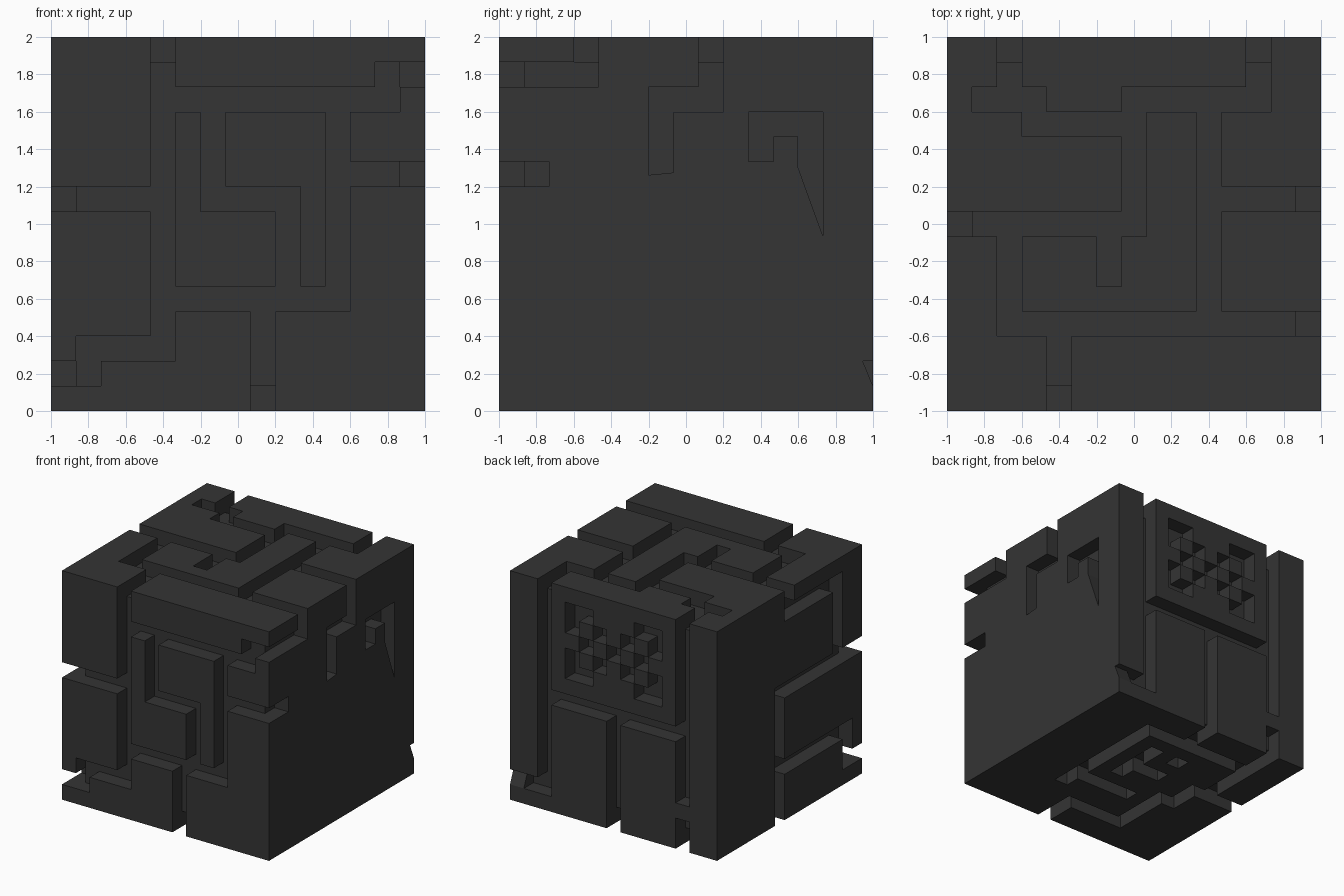
import bpy, bmesh

if "Cube" in bpy.data.objects:
    bpy.data.objects.remove(bpy.data.objects["Cube"])

N = 15            # cells per side
S = 2.0 / N       # cell size

mat = bpy.data.materials.new("dark_stone")
mat.diffuse_color = (0.035, 0.035, 0.035, 1)
mat.use_nodes = True
mat.node_tree.nodes["Principled BSDF"].inputs["Base Color"].default_value = mat.diffuse_color

solid = {(x, y, z) for x in range(N) for y in range(N) for z in range(N)}


def carve(place, grooves):
    """Remove one-cell-deep rectangles (u0, u1, v0, v1) from one face."""
    for u0, u1, v0, v1 in grooves:
        for u in range(u0, u1):
            for v in range(v0, v1):
                solid.discard(place(u, v))


# front grooves (x, z)
carve(lambda u, v: (u, 0, v), [
    (4, 5, 2, 15), (4, 14, 12, 13), (13, 15, 13, 14), (13, 14, 12, 14),
    (0, 4, 8, 9), (1, 5, 2, 3), (0, 2, 1, 2), (6, 7, 8, 12), (6, 10, 8, 9),
    (9, 10, 5, 9), (11, 12, 4, 13), (4, 12, 4, 5), (8, 9, 0, 5), (12, 15, 9, 10)])

# top grooves (x, y)
carve(lambda u, v: (u, v, N - 1), [
    (4, 5, 0, 3), (2, 15, 3, 4), (2, 3, 3, 8), (0, 8, 7, 8), (6, 7, 5, 7),
    (7, 8, 7, 13), (3, 8, 11, 12), (1, 4, 12, 13), (2, 3, 12, 15),
    (7, 13, 12, 13), (12, 13, 12, 15), (10, 11, 3, 13), (11, 15, 8, 9)])

# right grooves (y, z)
carve(lambda u, v: (N - 1, u, v), [
    (0, 4, 13, 14), (3, 4, 13, 15), (0, 2, 9, 10), (6, 7, 9, 13), (6, 9, 12, 13),
    (8, 9, 12, 15), (10, 13, 11, 12), (10, 11, 10, 12), (12, 13, 7, 12)])

# left grooves (y, z)
carve(lambda u, v: (0, u, v), [
    (7, 8, 13, 15), (2, 8, 13, 14), (2, 3, 8, 14), (0, 9, 8, 9), (8, 9, 0, 9),
    (1, 9, 3, 4), (1, 2, 1, 4), (0, 2, 1, 2)])

# back grooves (x, z)
carve(lambda u, v: (u, N - 1, v), [
    (12, 13, 1, 15), (12, 15, 1, 2), (2, 3, 3, 15), (2, 3, 0, 2),
    (2, 13, 7, 8), (7, 8, 0, 8)])

# pierced pattern on the upper back panel, rows from the top
for r, row in enumerate(["##...##", "#.#.#.#", ".#.#.#.", "#.#.#.#", "##...##"]):
    for c, ch in enumerate(row):
        if ch == "#":
            solid.discard((10 - c, N - 1, 13 - r))

# bottom grooves (x, y)
carve(lambda u, v: (u, v, 0), [
    (8, 9, 0, 3), (4, 9, 2, 3), (4, 5, 2, 7), (3, 5, 6, 7), (3, 4, 6, 9),
    (0, 4, 8, 9), (2, 3, 8, 15), (2, 11, 12, 13), (10, 11, 4, 13), (7, 8, 12, 15),
    (6, 11, 5, 6), (8, 9, 7, 11), (6, 8, 8, 9), (6, 7, 10, 11)])


def make_object(name, bm):
    bmesh.ops.recalc_face_normals(bm, faces=bm.faces)
    me = bpy.data.meshes.new(name)
    bm.to_mesh(me)
    bm.free()
    me.materials.append(mat)
    ob = bpy.data.objects.new(name, me)
    bpy.context.collection.objects.link(ob)


# skin of the carved block
bm = bmesh.new()
cache = {}


def vert(p):
    if p not in cache:
        cache[p] = bm.verts.new((p[0] * S - 1, p[1] * S - 1, p[2] * S))
    return cache[p]


for cell in solid:
    for a in range(3):
        b, c = (a + 1) % 3, (a + 2) % 3
        for side in (0, 1):
            near = list(cell)
            near[a] += 2 * side - 1
            if tuple(near) in solid:
                continue
            quad = []
            for db, dc in ((0, 0), (1, 0), (1, 1), (0, 1)):
                p = list(cell)
                p[a] += side
                p[b] += db
                p[c] += dc
                quad.append(vert(tuple(p)))
            bm.faces.new(quad if side else quad[::-1])
make_object("carved_block", bm)

# slanted fillers that close the lower ends of the right side grooves (y, z)
bm = bmesh.new()
for poly in ([(-.2, 1.2), (-.067, 1.2), (-.067, 1.275), (-.2, 1.262)],
             [(.6, .933), (.733, .933), (.6, 1.3)],
             [(.867, .133), (1, .133), (.945, .267), (.867, .267)]):
    face = bm.faces.new([bm.verts.new((1 - S, y, z)) for y, z in poly])
    ext = bmesh.ops.extrude_face_region(bm, geom=[face], use_keep_orig=True)
    bmesh.ops.translate(bm, vec=(S, 0, 0),
                        verts=[g for g in ext["geom"] if isinstance(g, bmesh.types.BMVert)])
make_object("groove_fillers", bm)
